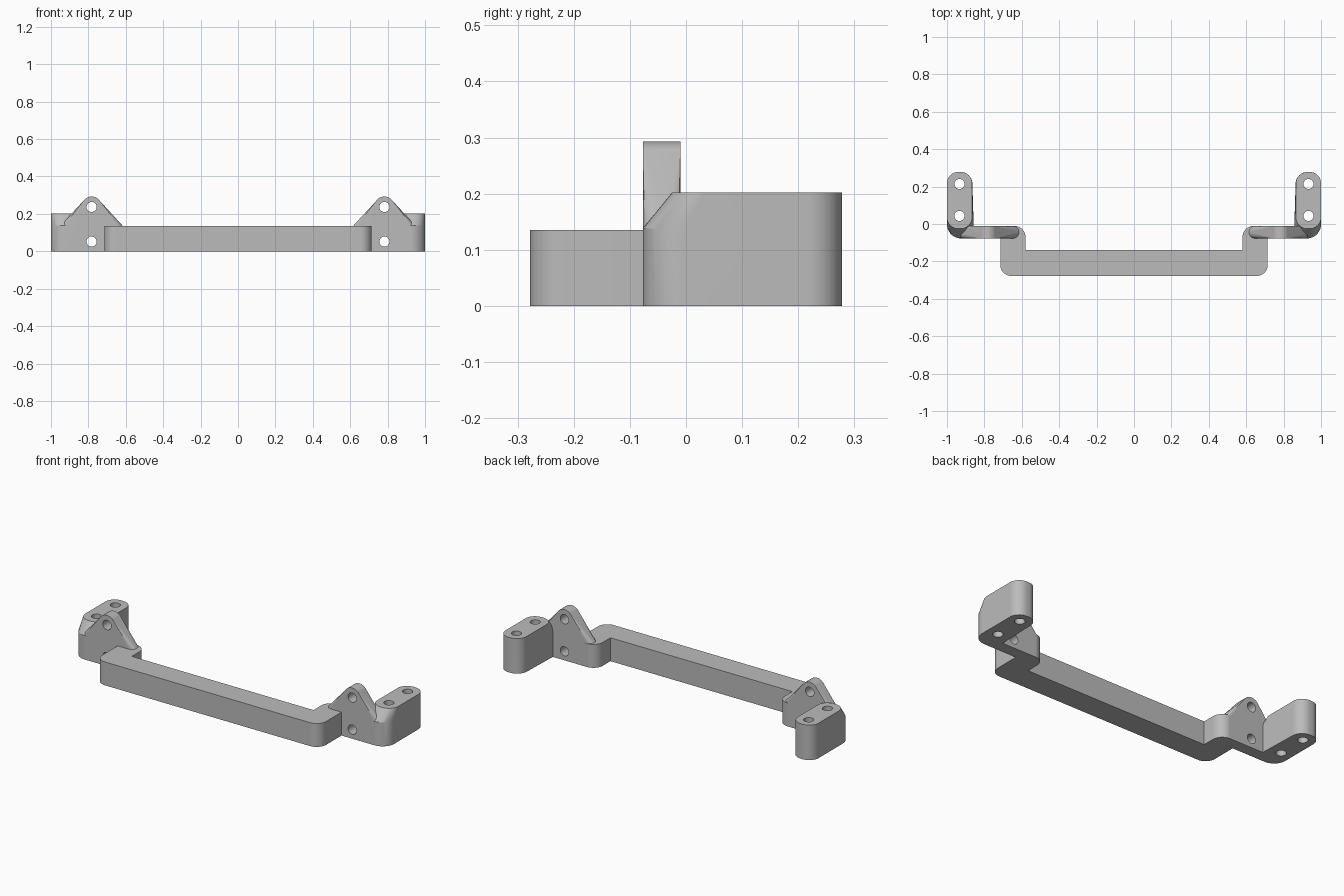
import bpy, bmesh, math
from mathutils import Vector

cube = bpy.data.objects.get("Cube")
if cube:
    bpy.data.objects.remove(cube, do_unlink=True)

GREY = (0.5, 0.5, 0.5, 1)
mat = bpy.data.materials.new("plain_grey")
mat.use_nodes = True
mat.diffuse_color = GREY
mat.node_tree.nodes["Principled BSDF"].inputs["Base Color"].default_value = GREY


def rounded(corners, steps=10):
    """Outline from (x, y, radius) corners, each rounded by an arc."""
    out = []
    for i, (x, y, r) in enumerate(corners):
        p = Vector((x, y))
        if r == 0:
            out.append(p)
            continue
        a = (Vector(corners[i - 1][:2]) - p).normalized()
        b = (Vector(corners[(i + 1) % len(corners)][:2]) - p).normalized()
        centre = p + (a + b) * r
        for k in range(steps + 1):
            t = math.pi / 2 * k / steps
            out.append(centre - b * r * math.cos(t) - a * r * math.sin(t))
    return out


def ring(outline, z):
    return [Vector((p.x, p.y, z)) for p in outline]


def make_object(name, bm):
    bmesh.ops.recalc_face_normals(bm, faces=bm.faces)
    mesh = bpy.data.meshes.new(name)
    bm.to_mesh(mesh)
    bm.free()
    mesh.materials.append(mat)
    obj = bpy.data.objects.new(name, mesh)
    bpy.context.collection.objects.link(obj)
    return obj


def hull(name, points):
    bm = bmesh.new()
    for p in points:
        bm.verts.new(p)
    res = bmesh.ops.convex_hull(bm, input=bm.verts)
    junk = [g for g in res["geom_interior"] + res["geom_unused"] if isinstance(g, bmesh.types.BMVert)]
    bmesh.ops.delete(bm, geom=list(set(junk)), context="VERTS")
    bmesh.ops.dissolve_limit(bm, angle_limit=0.01, verts=bm.verts, edges=bm.edges)
    return make_object(name, bm)


def select_only(obj):
    bpy.ops.object.select_all(action="DESELECT")
    obj.select_set(True)
    bpy.context.view_layer.objects.active = obj


def drill(obj, centres, axis):
    """Cut round holes through the part along an axis."""
    for c in centres:
        turn = (math.pi / 2, 0, 0) if axis == "y" else (0, 0, 0)
        bpy.ops.mesh.primitive_cylinder_add(vertices=32, radius=0.027, depth=1, location=c, rotation=turn)
        cutter = bpy.context.object
        cutter.hide_render = True
        cutter.data.materials.append(mat)
        select_only(obj)
        mod = obj.modifiers.new("hole", "BOOLEAN")
        mod.operation = "DIFFERENCE"
        mod.solver = "EXACT"
        mod.object = cutter
        bpy.ops.object.modifier_apply(modifier=mod.name)
        bpy.data.objects.remove(cutter, do_unlink=True)


def finish(obj):
    select_only(obj)
    bpy.ops.object.shade_smooth_by_angle(angle=math.radians(25))
    mod = obj.modifiers.new("even_shading", "WEIGHTED_NORMAL")
    mod.keep_sharp = True


FRONT, BACK, LOW, HIGH = -0.077, -0.01, 0.135, 0.202

# U-shaped handle bar
half = [(0.715, -0.278, 0.06), (0.715, BACK, 0), (0.58, BACK, 0.06), (0.58, -0.14, 0)]
outline = rounded(half + [(-x, y, r) for x, y, r in reversed(half)])
bm = bmesh.new()
face = bm.faces.new([bm.verts.new(p) for p in ring(outline, 0)])
res = bmesh.ops.extrude_face_region(bm, geom=[face], use_keep_orig=True)
top = [g for g in res["geom"] if isinstance(g, bmesh.types.BMVert)]
bmesh.ops.translate(bm, vec=(0, 0, LOW), verts=top)
finish(make_object("handle_bar", bm))

for side, s in (("left", 1), ("right", -1)):
    flip = lambda pts: [Vector((p.x * s, p.y, p.z)) for p in pts]

    # Peaked plate: rounded foot rising to a round top
    foot = rounded([(0.615, FRONT, 0.033), (0.95, FRONT, 0.033), (0.95, BACK, 0.033), (0.615, BACK, 0.033)])
    pts = ring(foot, 0) + ring(foot, LOW)
    for k in range(33):
        t = math.pi * k / 32
        pts += [Vector((0.783 + 0.052 * math.cos(t), y, 0.241 + 0.052 * math.sin(t))) for y in (FRONT, BACK)]
    plate = hull(side + "_peaked_plate", flip(pts))
    drill(plate, [(0.783 * s, 0, z) for z in (0.052, 0.237)], "y")
    finish(plate)

    # End block: full foot with its top sloped back at the front
    base = rounded([(0.855, FRONT, 0.04), (1, FRONT, 0.075), (1, 0.278, 0.06), (0.866, 0.278, 0.06)])
    cap = rounded([(0.866, -0.025, 0.06), (1, -0.025, 0.06), (1, 0.278, 0.06), (0.866, 0.278, 0.06)])
    block = hull(side + "_end_block", flip(ring(base, 0) + ring(base, LOW + 0.003) + ring(cap, HIGH)))
    drill(block, [(0.933 * s, y, 0) for y in (0.043, 0.214)], "z")
    finish(block)
